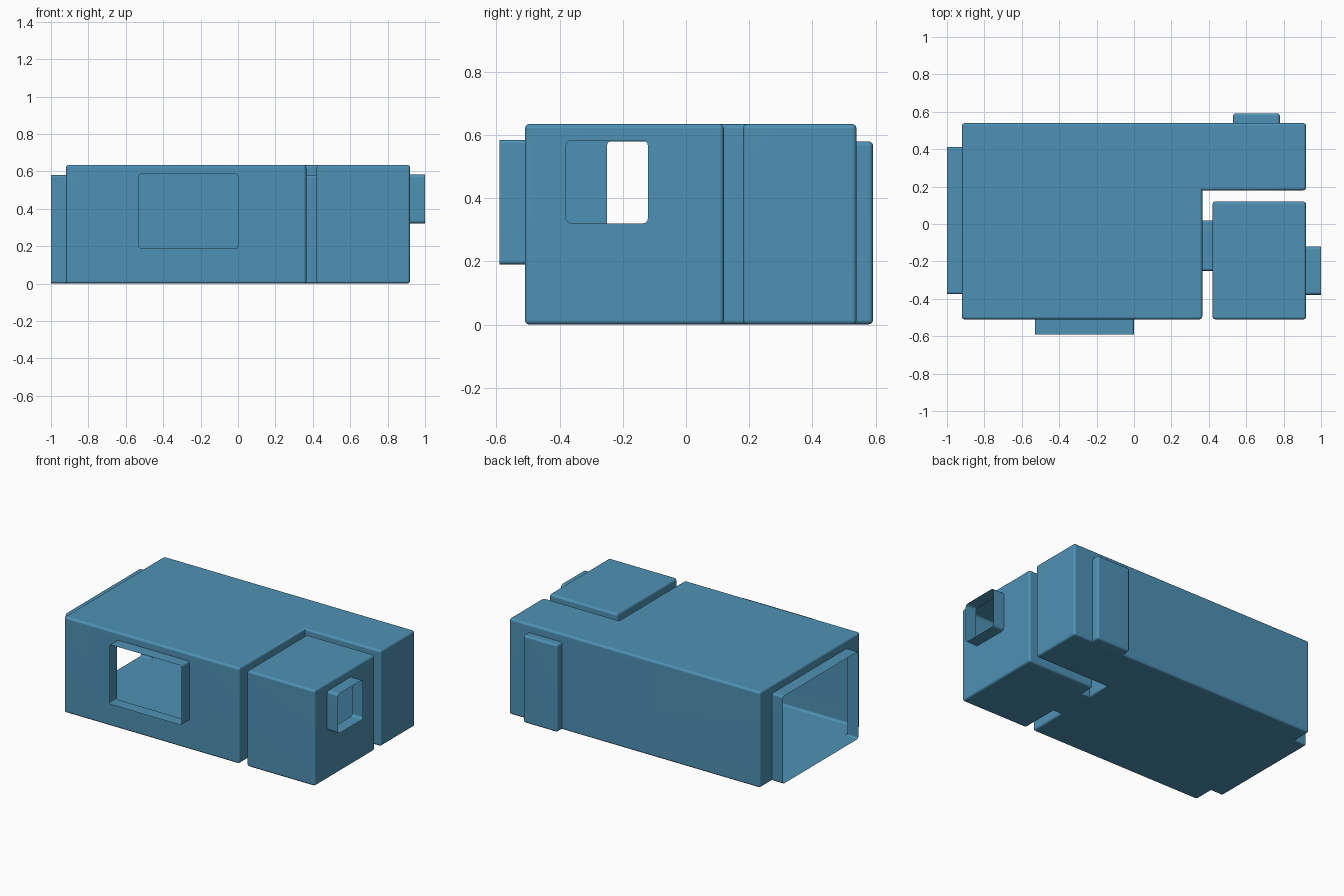
import bpy, bmesh, math

cube = bpy.data.objects.get("Cube")
if cube:
    bpy.data.objects.remove(cube, do_unlink=True)

paint = bpy.data.materials.new("steel blue")
paint.use_nodes = True
BLUE = (0.076, 0.285, 0.46, 1)
paint.diffuse_color = BLUE
paint.node_tree.nodes["Principled BSDF"].inputs["Base Color"].default_value = BLUE


def prism(name, outline, z0, z1, radius, axis=None):
    """Extrude a footprint and round its convex edges (only those along axis, if given)."""
    bm = bmesh.new()
    base = bm.faces.new([bm.verts.new((x, y, z0)) for x, y in outline])
    top = bmesh.ops.extrude_face_region(bm, geom=[base])["geom"]
    for v in top:
        if isinstance(v, bmesh.types.BMVert):
            v.co.z = z1
    bmesh.ops.recalc_face_normals(bm, faces=bm.faces)

    def along(edge):
        d = edge.verts[1].co - edge.verts[0].co
        return axis is None or abs(d[axis]) > 0.99 * d.length

    edges = [e for e in bm.edges if e.is_convex and along(e)]
    bmesh.ops.bevel(bm, geom=edges, offset=radius, segments=3,
                    profile=0.5, affect='EDGES', clamp_overlap=True)
    bmesh.ops.recalc_face_normals(bm, faces=bm.faces)
    mesh = bpy.data.meshes.new(name)
    bm.to_mesh(mesh)
    bm.free()
    mesh.materials.append(paint)
    obj = bpy.data.objects.new(name, mesh)
    bpy.context.collection.objects.link(obj)
    return obj


def box(name, x0, x1, y0, y1, z0, z1, radius, axis=None):
    return prism(name, [(x0, y0), (x1, y0), (x1, y1), (x0, y1)], z0, z1, radius, axis)


# L-shaped main room
shell = prism("room_shell",
              [(-0.92, -0.51), (0.365, -0.51), (0.365, 0.18),
               (0.92, 0.18), (0.92, 0.54), (-0.92, 0.54)], 0, 0.635, 0.015)

# Side room, the passage to it, the openings and the shallow back niche
FLOOR = 0.001
parts = [
    box("side_room", 0.42, 0.92, -0.51, 0.12, 0, 0.635, 0.015),
    box("passage", 0.32, 0.47, -0.25, 0.02, FLOOR, 0.58, 0.012, 0),
    box("left_window", 0.87, 1.0, -0.38, -0.12, 0.32, 0.583, 0.018, 0),
    box("right_doorway", -1.0, -0.87, -0.375, 0.412, FLOOR, 0.58, 0.012, 0),
    box("front_window", -0.53, 0, -0.59, -0.46, 0.19, 0.585, 0.012, 1),
    box("back_niche", 0.53, 0.78, 0.48, 0.592, FLOOR, 0.58, 0.014),
]

# Join all volumes into one continuous skin
for part in parts:
    part.hide_render = True
    mod = shell.modifiers.new(part.name, 'BOOLEAN')
    mod.operation = 'UNION'
    mod.solver = 'EXACT'
    mod.object = part
bpy.context.view_layer.update()
depsgraph = bpy.context.evaluated_depsgraph_get()
skin = bpy.data.meshes.new_from_object(shell.evaluated_get(depsgraph))
shell.modifiers.clear()
shell.data = skin
for part in parts:
    bpy.data.objects.remove(part, do_unlink=True)

# Open the outer ends of the windows and the doorway
bm = bmesh.new()
bm.from_mesh(skin)
caps = [f for f in bm.faces
        if all(abs(v.co.x) > 0.99 for v in f.verts) and abs(f.normal.x) > 0.9
        or all(v.co.y < -0.58 for v in f.verts) and f.normal.y < -0.9]
bmesh.ops.delete(bm, geom=caps, context='FACES')
bm.to_mesh(skin)
bm.free()

# Smooth rounded edges, flat walls
bpy.ops.object.select_all(action='DESELECT')
shell.select_set(True)
bpy.context.view_layer.objects.active = shell
bpy.ops.object.shade_smooth_by_angle(angle=math.radians(40))
weighted = shell.modifiers.new("flat_walls", 'WEIGHTED_NORMAL')
weighted.keep_sharp = True
